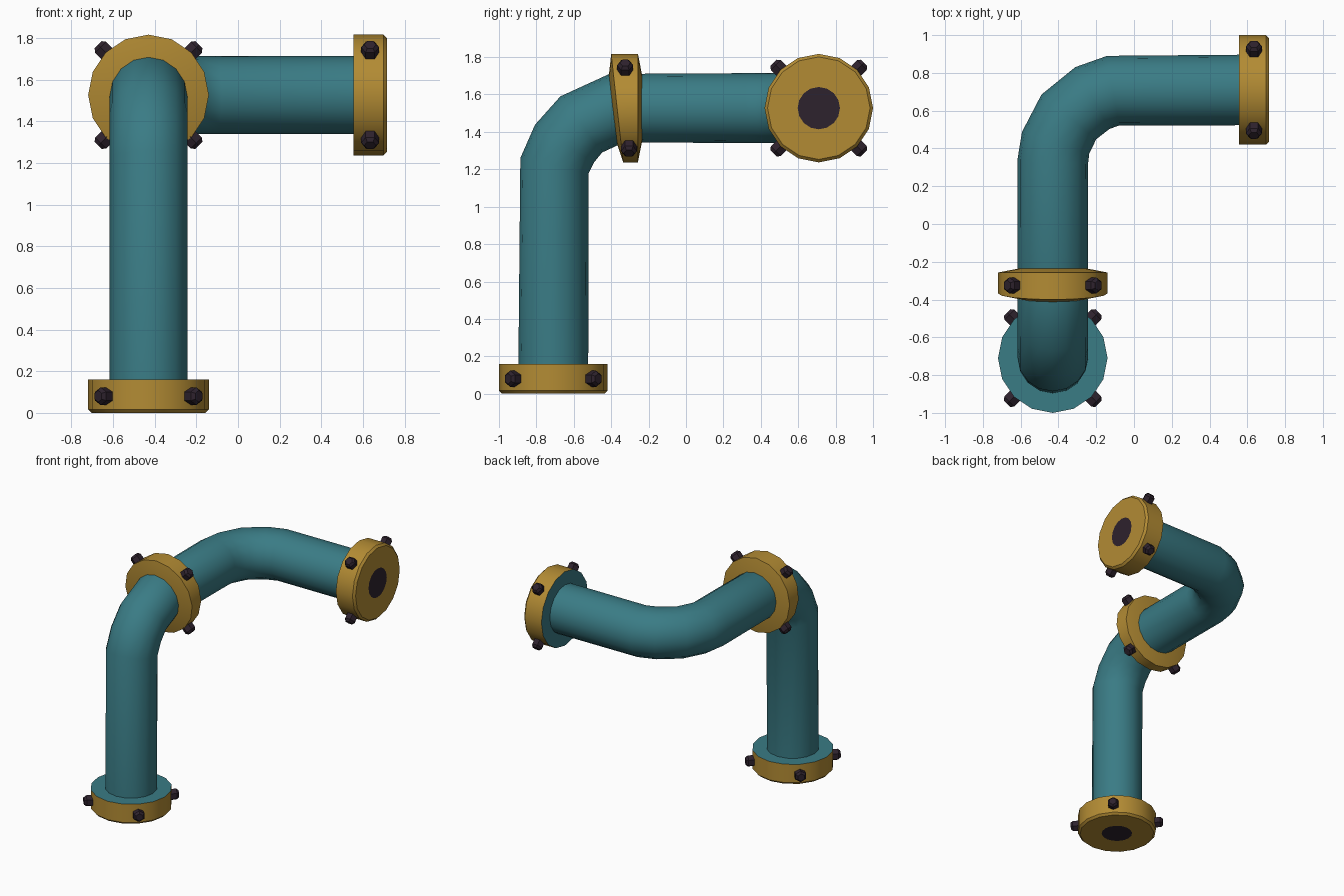
import bpy, bmesh, math
from mathutils import Matrix, Vector

if "Cube" in bpy.data.objects:
    bpy.data.objects.remove(bpy.data.objects["Cube"])

SIDES = 16
R_PIPE, R_FLANGE = 0.187, 0.29
CX, CY, CZ = -0.43, -0.71, 1.527      # riser x, riser y, upper run height


def material(name, col):
    m = bpy.data.materials.new(name)
    m.diffuse_color = (*col, 1)
    m.use_nodes = True
    m.node_tree.nodes["Principled BSDF"].inputs["Base Color"].default_value = m.diffuse_color
    return m


TEAL = material("teal", (0.042, 0.2, 0.235))
GOLD = material("gold", (0.45, 0.26, 0.034))
DARK = material("dark plum", (0.027, 0.016, 0.026))


def finish(name, bm, mats, angle=35):
    bmesh.ops.recalc_face_normals(bm, faces=bm.faces)
    me = bpy.data.meshes.new(name)
    bm.to_mesh(me)
    bm.free()
    for m in mats:
        me.materials.append(m)
    ob = bpy.data.objects.new(name, me)
    bpy.context.collection.objects.link(ob)
    bpy.ops.object.select_all(action='DESELECT')
    ob.select_set(True)
    bpy.context.view_layer.objects.active = ob
    bpy.ops.object.shade_smooth_by_angle(angle=math.radians(angle))
    return ob


def bridge(bm, rings, slots=None):
    """Join rings of vertices with quads and cap both ends."""
    n = len(rings[0])
    for k, (a, b) in enumerate(zip(rings, rings[1:])):
        for i in range(n):
            j = (i + 1) % n
            f = bm.faces.new((a[i], a[j], b[j], b[i]))
            f.material_index = slots[k] if slots else 0
    first = bm.faces.new(rings[0])
    last = bm.faces.new(rings[-1])
    if slots:
        first.material_index, last.material_index = slots[-2], slots[-1]


def lathe(name, profile, matrix, mats, slots=None, n=SIDES, shear=None, angle=35):
    """Profile of (radius, height) turned around local z; slots = bands + 2 caps."""
    bm = bmesh.new()
    rings = []
    for k, (r, h) in enumerate(profile):
        ring = []
        for i in range(n):
            a = 2 * math.pi * i / n
            p = Vector((r * math.cos(a), r * math.sin(a), h))
            if shear:
                p.z += shear[k] * p.y
            ring.append(bm.verts.new(matrix @ p))
        rings.append(ring)
    bridge(bm, rings, slots)
    return finish(name, bm, mats, angle)


# Pipe: rings swept along a path with two bends
path = [Vector(p) for p in (
    (CX, CY, 0.06), (CX, -0.703, 1.22), (CX, -0.65, 1.337), (CX, -0.56, 1.44),
    (CX, -0.37, CZ), (CX, 0.33, CZ), (-0.415, 0.43, CZ), (-0.345, 0.567, CZ),
    (-0.22, 0.667, CZ), (-0.11, 0.706, CZ), (0.66, 0.71, CZ))]
bm = bmesh.new()
rings = []
u = Vector((1, 0, 0))
for i, p in enumerate(path):
    t = Vector((0, 0, 0))
    if i > 0:
        t += (p - path[i - 1]).normalized()
    if i < len(path) - 1:
        t += (path[i + 1] - p).normalized()
    t.normalize()
    u = (u - t * u.dot(t)).normalized()
    v = t.cross(u)
    rings.append([bm.verts.new(p + R_PIPE * (math.cos(a) * u + math.sin(a) * v))
                  for a in (2 * math.pi * k / SIDES for k in range(SIDES))])
bridge(bm, rings)
finish("pipe", bm, [TEAL], 50)

# Placement of each flange: local z points along the outward or run direction
base = Matrix.Translation((CX, CY, 0)) @ Matrix.Rotation(math.pi, 4, 'X')
outlet = Matrix.Translation((0.715, 0.71, CZ)) @ Matrix.Rotation(math.pi / 2, 4, 'Y')
# local x -> x, local y -> z, local z -> -y
middle = Matrix.Translation((CX, -0.315, CZ)) @ Matrix.Rotation(math.pi / 2, 4, 'X')

# End flanges: gold rim and face, teal shoulder, dark bore
for name, mat in (("base", base), ("outlet", outlet)):
    lathe(name + "_flange",
          [(R_PIPE * 0.9, -0.16), (R_FLANGE, -0.16), (R_FLANGE, -0.016),
           (R_FLANGE - 0.016, 0), (0.113, 0)],
          mat, [TEAL, GOLD, DARK], [0, 1, 1, 1, 0, 2])

# Middle flange: slightly conical faces, front side skewed towards the bend
lathe("middle_flange",
      [(R_PIPE * 0.95, -0.08), (R_FLANGE, -0.058), (R_FLANGE, 0.053), (R_PIPE * 0.95, 0.078)],
      middle, [GOLD], shear=[0, 0, 0.11, 0.11])

# Bolts: four chamfered hex heads standing radially on each flange
for name, mat, h, tilt in (("base", base, -0.08, 0), ("outlet", outlet, -0.08, 0),
                           ("middle", middle, 0.0, 0.05)):
    for k in range(4):
        a = math.pi / 4 + k * math.pi / 2
        place = (mat @ Matrix.Rotation(a, 4, 'Z')
                 @ Matrix.Translation((0, 0, h + tilt * R_FLANGE * math.sin(a)))
                 @ Matrix.Rotation(math.pi / 2, 4, 'Y'))
        lathe(f"{name}_bolt_{k + 1}",
              [(0.043, 0.26), (0.043, 0.325), (0.028, 0.342)],
              place, [DARK], n=6, angle=20)
